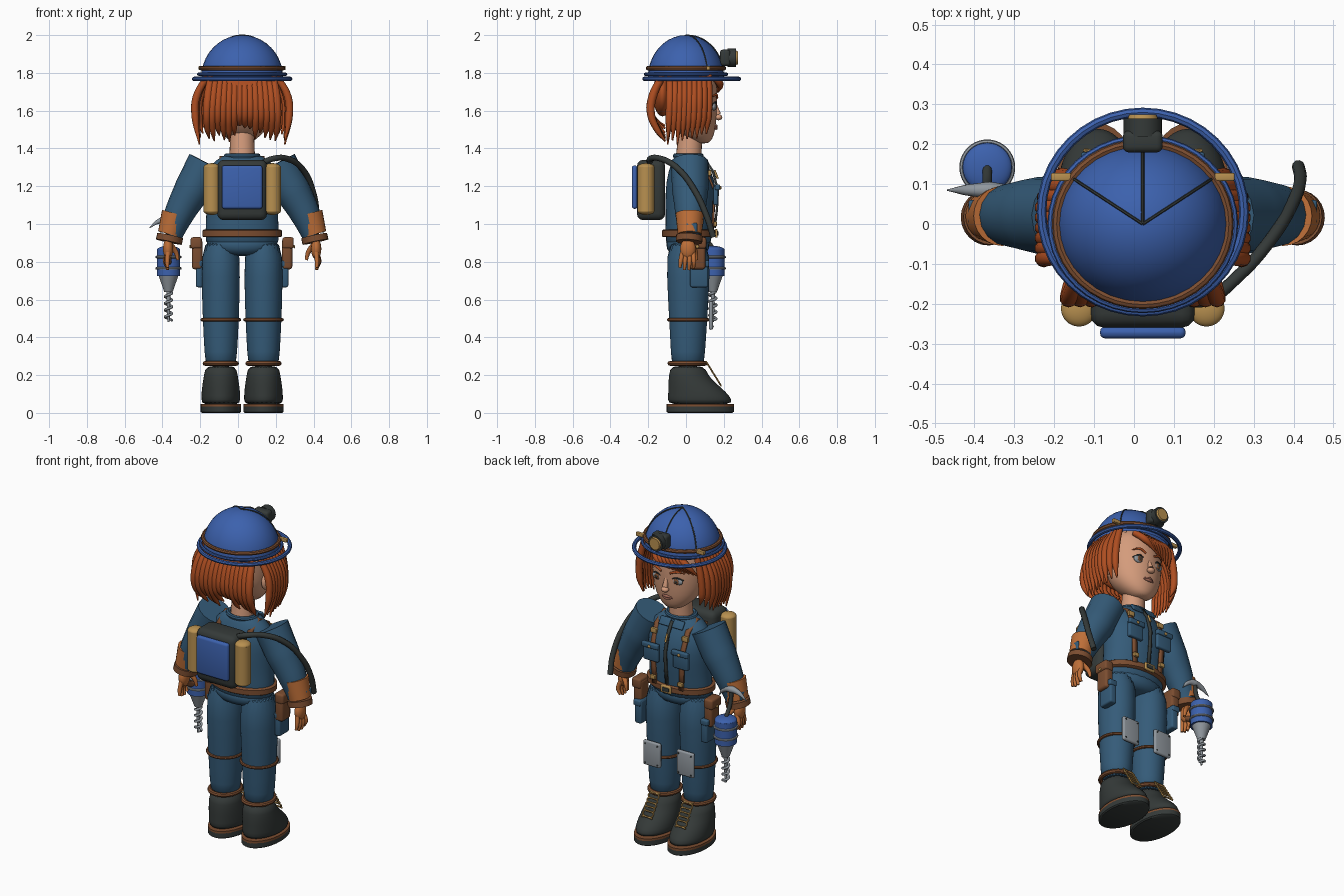
import bpy, bmesh, math, random
from mathutils import Vector

random.seed(4)
cube = bpy.data.objects.get("Cube")
if cube:
    bpy.data.objects.remove(cube, do_unlink=True)


def colour(name, *rgb):
    m = bpy.data.materials.new(name)
    m.use_nodes = True
    m.diffuse_color = (*rgb, 1)
    m.node_tree.nodes["Principled BSDF"].inputs["Base Color"].default_value = (*rgb, 1)
    return m


BLUE = colour("helmet blue", .045, .12, .42)
DENIM = colour("denim", .035, .105, .19)
LEATHER = colour("brown leather", .2, .075, .03)
RUBBER = colour("dark rubber", .035, .042, .04)
BRASS = colour("brass", .48, .28, .08)
ORANGE = colour("orange leather", .52, .16, .04)
HAIR = colour("rust hair", .42, .075, .015)
SKIN = colour("skin", .66, .33, .2)
STEEL = colour("steel", .28, .31, .34)
LIP = colour("lip", .33, .13, .09)
SHIFT = Vector((.022, 0, 0))


def finish(o, name, mat, angle=40):
    o.name = name
    o.data.materials.clear()
    o.data.materials.append(mat)
    bpy.ops.object.select_all(action='DESELECT')
    o.select_set(True)
    bpy.context.view_layer.objects.active = o
    bpy.ops.object.shade_smooth_by_angle(angle=math.radians(angle))
    o.location += SHIFT
    return o


def from_bmesh(bm, name, mat, angle=40):
    bmesh.ops.recalc_face_normals(bm, faces=bm.faces)
    me = bpy.data.meshes.new(name)
    bm.to_mesh(me)
    bm.free()
    o = bpy.data.objects.new(name, me)
    bpy.context.collection.objects.link(o)
    return finish(o, name, mat, angle)


def loft(name, mat, x, rings, subdiv=1, n=24):
    """Stacked ellipses: z, half width, half depth, centre y."""
    bm = bmesh.new()
    loops = []
    for z, rx, ry, cy in rings:
        angles = [math.tau * i / n for i in range(n)]
        loops.append([bm.verts.new((x + rx * math.cos(a), cy + ry * math.sin(a), z)) for a in angles])
    for low, high in zip(loops, loops[1:]):
        for i in range(n):
            j = (i + 1) % n
            bm.faces.new((low[i], low[j], high[j], high[i]))
    bm.faces.new(loops[0][::-1])
    bm.faces.new(loops[-1])
    o = from_bmesh(bm, name, mat, 60 if subdiv else 40)
    if subdiv:
        o.modifiers.new("smooth", 'SUBSURF').levels = subdiv
    return o


def tubes(name, mat, paths, res=3):
    """Each path is a list of points and a list of radii."""
    cu = bpy.data.curves.new(name, 'CURVE')
    cu.dimensions = '3D'
    cu.bevel_depth, cu.bevel_resolution, cu.resolution_u = 1, res, 6
    cu.use_fill_caps = True
    for pts, radii in paths:
        sp = cu.splines.new('BEZIER')
        sp.bezier_points.add(len(pts) - 1)
        for i, (b, p) in enumerate(zip(sp.bezier_points, pts)):
            b.co = p
            b.radius = radii[min(i, len(radii) - 1)]
            b.handle_left_type = b.handle_right_type = 'AUTO'
    o = bpy.data.objects.new(name, cu)
    bpy.context.collection.objects.link(o)
    bpy.ops.object.select_all(action='DESELECT')
    o.select_set(True)
    bpy.context.view_layer.objects.active = o
    bpy.ops.object.convert(target='MESH')
    return finish(bpy.context.object, name, mat, 50)


def box(name, mat, at, size, bevel=.01, tilt=0):
    bm = bmesh.new()
    bmesh.ops.create_cube(bm, size=1)
    bmesh.ops.scale(bm, vec=size, verts=bm.verts)
    bmesh.ops.bevel(bm, geom=bm.edges[:], offset=bevel, segments=3, profile=.5, affect='EDGES')
    o = from_bmesh(bm, name, mat)
    o.location += Vector(at)
    o.rotation_euler.x = tilt
    return o


def ball(name, mat, at, size, dome=False):
    bm = bmesh.new()
    bmesh.ops.create_uvsphere(bm, u_segments=32, v_segments=20, radius=1)
    if dome:
        bmesh.ops.delete(bm, geom=[v for v in bm.verts if v.co.z < -.01], context='VERTS')
    bmesh.ops.scale(bm, vec=size, verts=bm.verts)
    o = from_bmesh(bm, name, mat)
    o.location += Vector(at)
    return o


def rod(name, mat, a, b, r0, r1=None):
    a, b = Vector(a), Vector(b)
    bm = bmesh.new()
    bmesh.ops.create_cone(bm, cap_ends=True, segments=24, radius1=r0,
                          radius2=r0 if r1 is None else r1, depth=(b - a).length)
    bmesh.ops.rotate(bm, verts=bm.verts, matrix=(b - a).to_track_quat('Z', 'Y').to_matrix())
    bmesh.ops.translate(bm, verts=bm.verts, vec=(a + b) / 2)
    return from_bmesh(bm, name, mat)


def ring(name, mat, at, rx, ry, thick):
    bpy.ops.mesh.primitive_torus_add(location=at, major_radius=rx, minor_radius=thick,
                                     major_segments=40, minor_segments=8)
    o = bpy.context.object
    o.scale.y = ry / rx
    return finish(o, name, mat)


def strap(name, mat, pts, width):
    bm = bmesh.new()
    rows = [[bm.verts.new((x + k * width / 2, y, z)) for k in (-1, 1)] for x, y, z in pts]
    for a, b in zip(rows, rows[1:]):
        bm.faces.new((a[0], a[1], b[1], b[0]))
    o = from_bmesh(bm, name, mat)
    m = o.modifiers.new("thickness", 'SOLIDIFY')
    m.thickness, m.offset = .012, 0


# Helmet and lamp
ball("helmet", BLUE, (0, 0, 1.775), (.217, .202, .225), dome=True)
ring("helmet_band", LEATHER, (0, 0, 1.825), .216, .202, .012)
ring("helmet_rim", BLUE, (0, 0, 1.793), .23, .215, .009)
ring("helmet_brim", BLUE, (0, .03, 1.768), .254, .25, .012)
seams = []
for a in (35, 90, 145):
    c, s = math.cos(math.radians(a)), math.sin(math.radians(a))
    arc = [math.radians(t) for t in range(14, 91, 19)]
    seams.append(([(.217 * c * math.cos(t), .202 * s * math.cos(t), 1.776 + .225 * math.sin(t))
                   for t in arc], [.004]))
tubes("helmet_seams", RUBBER, seams, 1)
box("lamp_body", RUBBER, (0, .207, 1.88), (.1, .055, .085), .015)
rod("lamp_rim", RUBBER, (0, .22, 1.88), (0, .265, 1.88), .048)
rod("lamp_lens", BRASS, (0, .26, 1.88), (0, .275, 1.88), .04, .034)

# Head and face
loft("head", SKIN, 0, [(1.425, .03, .03, .085), (1.445, .075, .065, .075), (1.5, .13, .112, .045),
                       (1.57, .157, .138, .025), (1.66, .165, .148, .02), (1.76, .165, .15, .015),
                       (1.85, .14, .14, 0)])
rod("neck", SKIN, (0, .01, 1.3), (0, .025, 1.5), .07, .062)
tubes("nose_bridge", SKIN, [([(0, .155, 1.63), (0, .17, 1.58)], [.01, .016])])
ball("nose_tip", SKIN, (0, .172, 1.565), (.023, .02, .016))
tubes("lips", LIP, [([(-.042, .145, 1.513), (0, .159, z), (.042, .145, 1.513)], [.003, .009, .003])
                    for z in (1.519, 1.507)])
for s in (-1, 1):
    ball("eye", STEEL, (s * .066, .146, 1.622), (.035, .014, .022))
    ball("iris", LEATHER, (s * .066, .156, 1.622), (.017, .007, .017))
    ball("pupil", RUBBER, (s * .066, .161, 1.622), (.008, .004, .008))
    tubes("eyelid", RUBBER, [([(s * .03, .154, 1.628), (s * .066, .158, 1.646), (s * .103, .137, 1.63)], [.004])], 1)
    tubes("eyebrow", HAIR, [([(s * .03, .165, 1.668), (s * .07, .16, 1.684), (s * .11, .135, 1.672)], [.006, .007, .002])])
    ball("ear", SKIN, (s * .165, 0, 1.6), (.02, .03, .045))

# Hair
locks = []
for i in range(14):
    x, tip = -.18 + .36 * i / 13, random.uniform(1.43, 1.53)
    locks.append(([(x * .9, -.12, 1.79), (x, -.175, 1.68), (x * 1.04, -.185, 1.58),
                   (x * 1.02, -.15, (tip + 1.55) / 2), (x * .97, -.11, tip)], [.018, .023, .021, .016, .004]))
for s in (-1, 1):
    for i in range(9):
        y = -.085 + .205 * i / 8
        tip = 1.415 + .06 * (i / 8) ** 2 + random.uniform(0, .03)
        out = s * (.243 - 2 * max(0, y - .05) ** 1.5)
        locks.append(([(s * .18, y, 1.79), (out, y, 1.67), (out * 1.02, y - .004, 1.56),
                       (out * .93, y - .012, tip)], [.017, .021, .02, .004]))
for i in range(8):
    t = i / 7
    locks.append(([(.09 - .13 * t, .135, 1.79), (.05 - .18 * t, .178 - .02 * t, 1.745),
                   (-.03 - .15 * t, .172 - .06 * t, 1.70 - .03 * t)], [.018, .02, .004]))
tubes("hair_locks", HAIR, locks)
ball("hair_back", HAIR, (0, -.125, 1.69), (.165, .05, .12))

# Overalls, collar, zip and belt
loft("torso", DENIM, 0, [(.86, .2, .12, .01), (.95, .197, .125, .015), (1.05, .19, .13, .022),
                         (1.18, .195, .14, .028), (1.28, .195, .115, .02), (1.34, .14, .085, .015),
                         (1.375, .08, .065, .012)])
loft("hips", DENIM, 0, [(.83, .1, .085, .01), (.86, .19, .115, .01), (.95, .203, .125, .01)])
loft("belt", LEATHER, 0, [(.93, .203, .135, .015), (.935, .21, .142, .015), (.965, .21, .142, .015),
                          (.97, .203, .135, .015)], 0, 40)
box("belt_buckle", BRASS, (0, .16, .95), (.07, .014, .045), .005)
box("buckle_plate", RUBBER, (0, .166, .95), (.045, .01, .024), .003)
strap("zip", RUBBER, [(0, .152, .98), (0, .164, 1.08), (0, .169, 1.18), (0, .142, 1.28), (0, .1, 1.345)], .016)
rod("zip_pull", BRASS, (0, .15, 1.285), (0, .168, 1.24), .006)
ring("collar", DENIM, (0, .012, 1.36), .083, .07, .014)
for s in (-1, 1):
    box("collar_flap", DENIM, (s * .045, .105, 1.335), (.07, .014, .05), .005, .6)
    strap("harness_strap", LEATHER, [(s * .105, -.07, 1.3), (s * .105, .015, 1.355), (s * .105, .1, 1.305),
                                     (s * .1, .15, 1.18), (s * .095, .145, 1.06), (s * .09, .142, .96)], .028)
    box("strap_buckle", BRASS, (s * .105, .125, 1.27), (.04, .018, .03), .004)
    box("strap_clip", BRASS, (s * .092, .155, 1.0), (.034, .016, .025), .004)
    box("chest_pocket", DENIM, (s * .1, .157, 1.15), (.1, .026, .1), .008)
    box("pocket_flap", DENIM, (s * .1, .167, 1.195), (.11, .026, .03), .006)
    ball("pocket_button", BRASS, (s * .1, .182, 1.192), (.009, .006, .009))
    box("helmet_clip", BRASS, (s * .205, .118, 1.825), (.05, .02, .022), .004)

    # Arms, cuffs and hands
    tubes("sleeve", DENIM, [([(s * .19, .02, 1.325), (s * .265, .022, 1.18), (s * .33, .022, 1.06),
                              (s * .378, .02, .94)], [.1, .096, .08, .06])], 6)
    rod("cuff", ORANGE, (s * .352, .02, 1.055), (s * .383, .02, .945), .075, .064)
    rod("wrist_band", LEATHER, (s * .381, .018, .938), (s * .388, .016, .905), .07)
    box("cuff_tab", DENIM, (s * .425, .03, .98), (.024, .06, .05), .006)
    ball("palm", ORANGE, (s * .392, .01, .868), (.027, .041, .055))
    fingers = [([(s * .392, .01 + k * .02, .85), (s * (.402 + .004 * k), .008 + k * .026, .80),
                 (s * .394, .005 + k * .027, .752 + .012 * abs(k))], [.014, .012, .008]) for k in (-1.4, -.5, .4, 1.3)]
    fingers.append(([(s * .38, .03, .89), (s * .35, .05, .85), (s * .34, .055, .81)], [.016, .013, .008]))
    tubes("fingers", ORANGE, fingers)

    # Legs, knee plates and pouches
    x = s * .113
    loft("leg", DENIM, x, [(.24, .08, .085, .01), (.3, .086, .09, .01), (.5, .097, .102, .012),
                           (.72, .103, .115, .012), (.94, .1, .115, .012)])
    ring("knee_band", LEATHER, (x, .012, .493), .099, .104, .009)
    ring("ankle_band", LEATHER, (x, .008, .262), .083, .092, .013)
    box("knee_plate", STEEL, (x, .132, .515), (.115, .022, .15), .01)
    for dx in (-.042, .042):
        for dz in (-.058, .058):
            ball("rivet", RUBBER, (x + dx, .144, .515 + dz), (.005, .003, .005))
    box("thigh_pocket", DENIM, (s * .222, .07, .735), (.045, .095, .14), .01)
    box("thigh_flap", DENIM, (s * .227, .07, .79), (.05, .105, .035), .008)
    box("pouch", LEATHER, (s * .238, .06, .84), (.055, .085, .16), .015)
    box("pouch_flap", LEATHER, (s * .243, .06, .9), (.06, .095, .06), .012)
    ball("pouch_button", BRASS, (s * .275, .06, .88), (.005, .009, .009))

    # Boots
    loft("sole", RUBBER, x, [(0, .1, .17, .075), (.006, .107, .178, .075), (.034, .107, .178, .075)], 0, 32)
    loft("welt", LEATHER, x, [(.032, .107, .178, .075), (.046, .107, .178, .075)], 0, 32)
    loft("boot", RUBBER, x, [(.04, .1, .168, .075), (.07, .104, .172, .074), (.11, .103, .155, .06),
                             (.16, .097, .125, .03), (.2, .089, .103, .013), (.255, .083, .092, .008)])
    zigzag = [(x + .035 * (-1) ** i, .185 - .013 * i, .145 + .021 * i) for i in range(7)]
    tubes("laces", BRASS, [(zigzag, [.005]), ([(2 * x - a, b, c) for a, b, c in zigzag], [.005])], 1)

    # Air tanks
    rod("tank", BRASS, (s * .16, -.212, 1.07), (s * .16, -.212, 1.3), .045)
    for z in (1.07, 1.3):
        ball("tank_end", BRASS, (s * .16, -.212, z), (.045, .045, .022))

# Backpack and hose
box("backpack", RUBBER, (0, -.185, 1.18), (.265, .15, .32), .035)
box("backpack_panel", BLUE, (0, -.272, 1.195), (.215, .03, .23), .014)
tubes("hose", RUBBER, [([(.1, -.19, 1.32), (.16, -.19, 1.345), (.24, -.13, 1.345), (.32, -.04, 1.29),
                         (.375, .05, 1.17), (.395, .11, 1.04), (.39, .145, .93)], [.016])])

# Hand drill with a curved pick above it
X, Y = -.39, .142
rod("drill_barrel", BLUE, (X, Y, .725), (X, Y, .865), .062)
ball("drill_cap", BLUE, (X, Y, .862), (.062, .062, .022), dome=True)
for z in (.765, .825):
    ring("drill_ring", STEEL, (X, Y, z), .063, .063, .007)
rod("drill_chuck", STEEL, (X, Y, .64), (X, Y, .725), .022, .052)
rod("drill_bit", STEEL, (X, Y, .48), (X, Y, .65), .006, .012)
tubes("drill_spiral", STEEL, [([(X + .018 * math.cos(i * math.pi / 3), Y + .018 * math.sin(i * math.pi / 3),
                                .49 + .006 * i) for i in range(26)], [.007])], 2)
tubes("drill_grip", LEATHER, [([(X, .02, .83), (X, .08, .8), (X, Y, .8)], [.017])])
tubes("pick_shaft", RUBBER, [([(X, Y, .87), (X, .1, .94), (X, .085, 1.02)], [.012])])
tubes("pick_head", STEEL, [([(-.49, .085, .98), (-.44, .085, 1.015), (-.385, .085, 1.025),
                             (-.34, .085, 1.01), (-.305, .085, .97)], [.002, .014, .021, .014, .002])])
